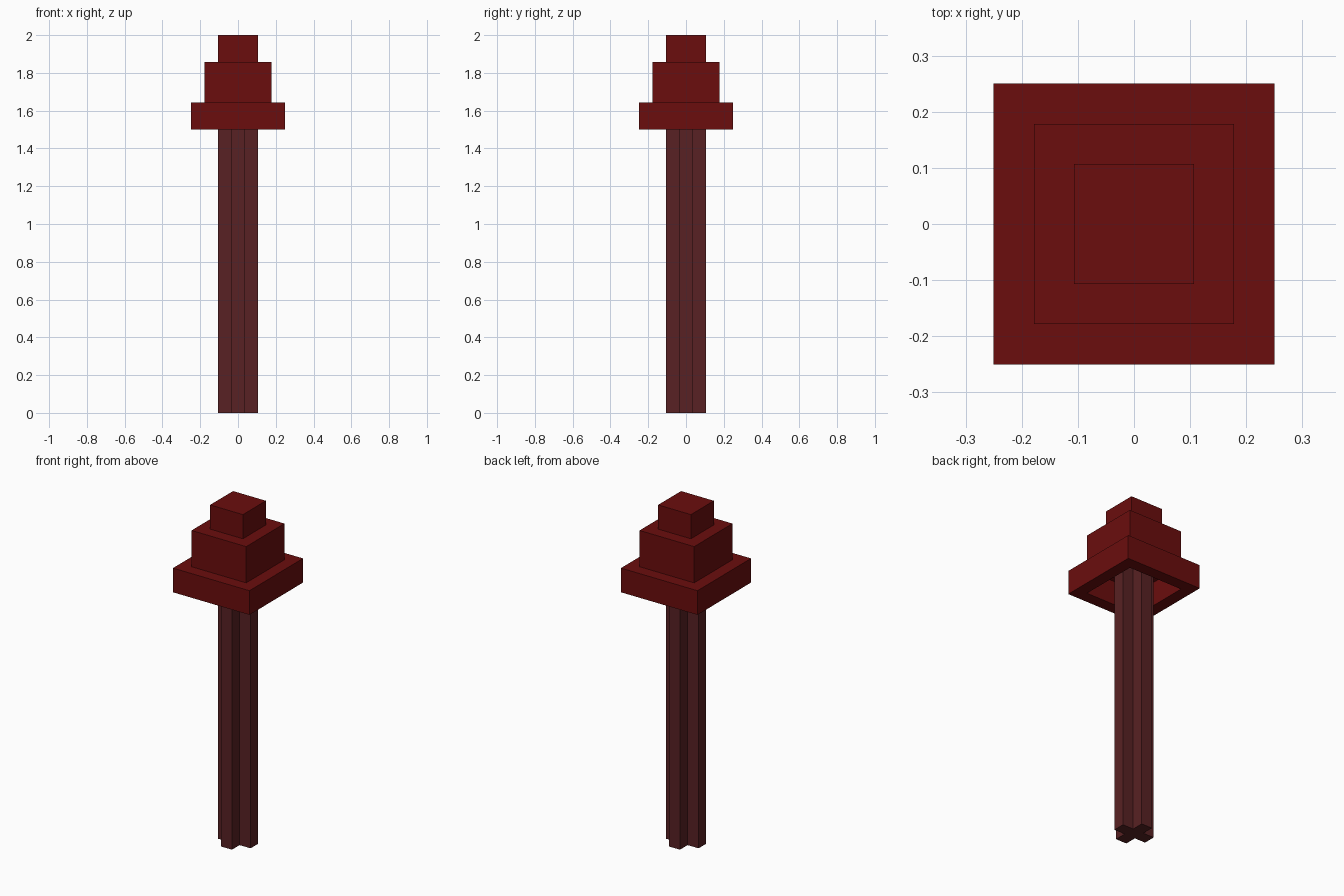
import bpy
import bmesh

if "Cube" in bpy.data.objects:
    bpy.data.objects.remove(bpy.data.objects["Cube"], do_unlink=True)

U = 2 / 28  # one block


def material(name, rgb):
    mat = bpy.data.materials.new(name)
    mat.use_nodes = True
    mat.diffuse_color = (*rgb, 1)
    bsdf = next(n for n in mat.node_tree.nodes if n.type == 'BSDF_PRINCIPLED')
    bsdf.inputs["Base Color"].default_value = (*rgb, 1)
    return mat


def loft(name, rings, mat):
    """Join a stack of outlines, each a list of (x, y) with a height, and cap both ends."""
    bm = bmesh.new()
    loops = [[bm.verts.new((x * U, y * U, z * U)) for x, y in pts] for pts, z in rings]
    for a, b in zip(loops, loops[1:]):
        for i in range(len(a)):
            j = (i + 1) % len(a)
            bm.faces.new((a[i], a[j], b[j], b[i]))
    bm.faces.new(loops[0][::-1])
    bm.faces.new(loops[-1])
    bmesh.ops.recalc_face_normals(bm, faces=bm.faces)
    mesh = bpy.data.meshes.new(name)
    bm.to_mesh(mesh)
    bm.free()
    mesh.materials.append(mat)
    obj = bpy.data.objects.new(name, mesh)
    bpy.context.collection.objects.link(obj)
    return obj


def square(h):
    return [(-h, -h), (h, -h), (h, h), (-h, h)]


leaf_red = material("dark red leaves", (0.145, 0.004, 0.004))
bark = material("red brown bark", (0.098, 0.0155, 0.017))

# Trunk: plus-shaped post reaching up into the crown
arm, tip = 0.5, 1.5
plus = []
x_y = [(arm, -tip), (arm, -arm), (tip, -arm)]
for _ in range(4):
    plus += x_y
    x_y = [(-y, x) for x, y in x_y]
loft("trunk", [(plus, 0), (plus, 23)], bark)

# Crown: three square tiers, the lowest one hollow underneath
steps = [(2.5, 23), (2.5, 21), (3.5, 21), (3.5, 23),
         (2.5, 23), (2.5, 26), (1.5, 26), (1.5, 28)]
loft("crown", [(square(h), z) for h, z in steps], leaf_red)
